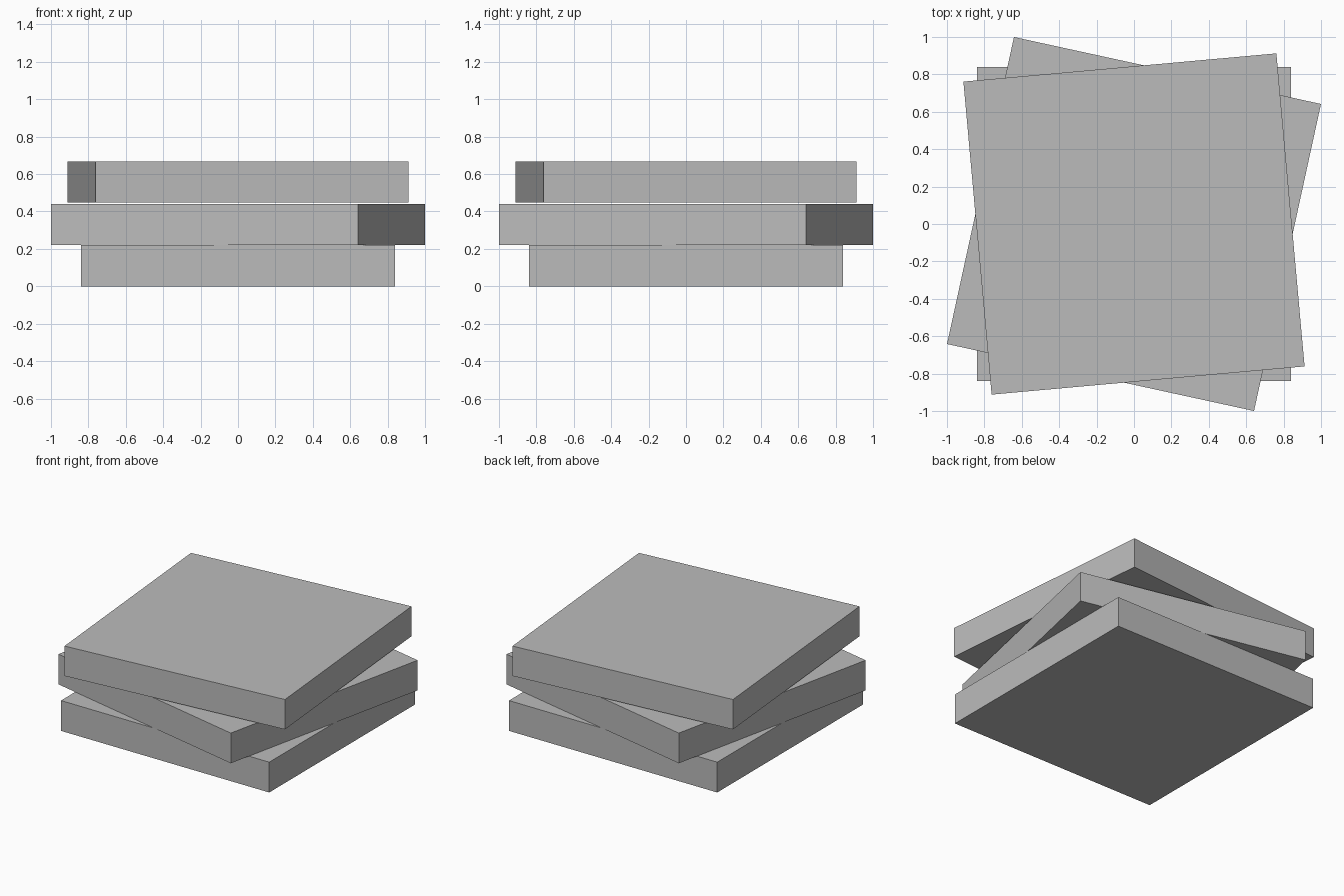
import bpy
from math import radians

cube = bpy.data.objects.get("Cube")
if cube:
    bpy.data.objects.remove(cube, do_unlink=True)

# One plain grey for every slab
grey = bpy.data.materials.new("plain_grey")
grey.use_nodes = True
colour = (0.5, 0.5, 0.5, 1)
grey.diffuse_color = colour
grey.node_tree.nodes["Principled BSDF"].inputs["Base Color"].default_value = colour

WIDTH = 1.68


def slab(name, bottom, top, turn):
    """Square slab between two heights, twisted about the vertical axis."""
    bpy.ops.mesh.primitive_cube_add(size=1, location=(0, 0, (bottom + top) / 2),
                                    rotation=(0, 0, radians(turn)))
    obj = bpy.context.object
    obj.name = name
    obj.scale = (WIDTH, WIDTH, top - bottom)
    obj.data.materials.append(grey)


# Stack of three twisted slabs
slab("bottom_slab", 0, 0.221, 0)
slab("middle_slab", 0.221, 0.441, -12.3)
slab("top_slab", 0.449, 0.667, 5.15)
